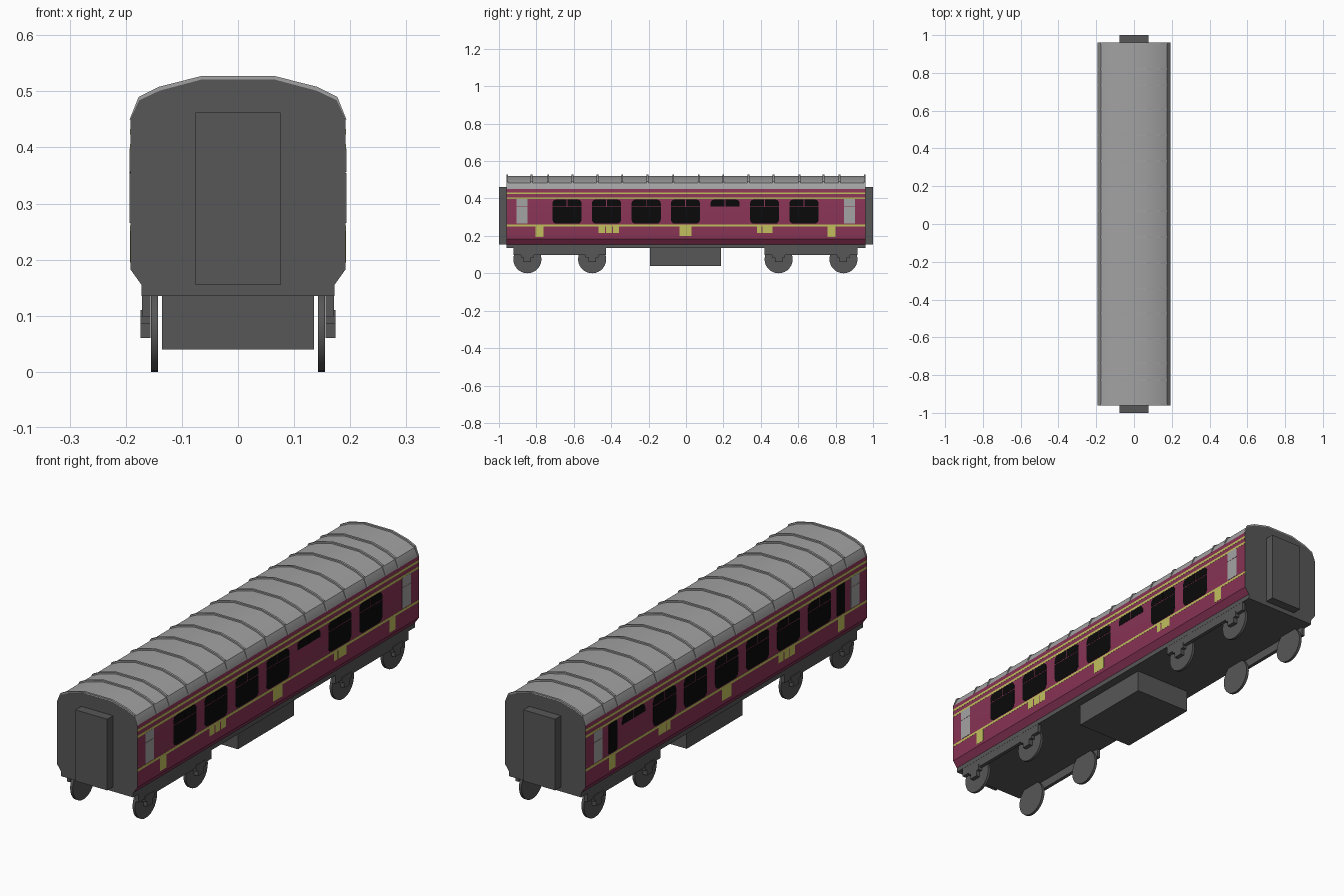
import bpy, bmesh, math
from mathutils import Matrix, Vector

if "Cube" in bpy.data.objects:
    bpy.data.objects.remove(bpy.data.objects["Cube"])


def material(name, r, g, b):
    m = bpy.data.materials.new(name)
    m.diffuse_color = (r, g, b, 1)
    m.use_nodes = True
    m.node_tree.nodes["Principled BSDF"].inputs["Base Color"].default_value = m.diffuse_color
    return m


MAROON = material("maroon", 0.24, 0.033, 0.088)
ROOF = material("roof grey", 0.36, 0.36, 0.36)
DARK = material("underframe grey", 0.095, 0.095, 0.095)
GOLD = material("lining gold", 0.54, 0.53, 0.11)
BLACK = material("window black", 0.003, 0.003, 0.003)
FROST = material("frosted glass", 0.37, 0.37, 0.37)

HALF = 0.192   # half width of the body
END = 0.96     # half length of the body


def finish(name, bm, *mats):
    bmesh.ops.recalc_face_normals(bm, faces=bm.faces)
    me = bpy.data.meshes.new(name)
    bm.to_mesh(me)
    bm.free()
    for m in mats:
        me.materials.append(m)
    ob = bpy.data.objects.new(name, me)
    bpy.context.collection.objects.link(ob)
    return ob


def prism(bm, pts, offset):
    """Extrude a closed outline of 3D points along an offset."""
    base = bm.faces.new([bm.verts.new(p) for p in pts])
    res = bmesh.ops.extrude_face_region(bm, geom=[base], use_keep_orig=True)
    bmesh.ops.translate(bm, vec=Vector(offset),
                        verts=[v for v in res["geom"] if isinstance(v, bmesh.types.BMVert)])


def box(bm, x0, x1, y0, y1, z0, z1):
    prism(bm, [(x0, y0, z0), (x1, y0, z0), (x1, y1, z0), (x0, y1, z0)], (0, 0, z1 - z0))


def smooth(ob, angle):
    bpy.ops.object.select_all(action='DESELECT')
    ob.select_set(True)
    bpy.context.view_layer.objects.active = ob
    bpy.ops.object.shade_smooth_by_angle(angle=math.radians(angle))


def mirrored(pts):
    return pts + [(-x, z) for x, z in reversed(pts)]


# Body shell: one extruded section, coloured by height and direction
roof_half = [(HALF, 0.45), (0.176, 0.484), (0.14, 0.501), (0.065, 0.521)]
section = mirrored([(0.172, 0.135), (0.172, 0.155), (HALF, 0.183)] + roof_half)
bm = bmesh.new()
prism(bm, [(x, -END, z) for x, z in section], (0, 2 * END, 0))
bmesh.ops.recalc_face_normals(bm, faces=bm.faces)
for f in bm.faces:
    z = f.calc_center_median().z
    if abs(f.normal.y) > 0.9 or z < 0.155:
        f.material_index = 2
    elif z > 0.45:
        f.material_index = 1
smooth(finish("carriage_body", bm, MAROON, ROOF, DARK), 32)

# Roof ribs
bm = bmesh.new()
outer = [(HALF + 0.001, 0.45), (0.177, 0.49), (0.141, 0.508), (0.066, 0.527)]
for y in (-0.955, -0.826, -0.737, -0.607, -0.473, -0.34, -0.206, -0.069,
          0.069, 0.2, 0.334, 0.468, 0.607, 0.735, 0.821, 0.955):
    prism(bm, [(x, y - 0.0045, z) for x, z in mirrored(outer)], (0, 0.009, 0))
finish("roof_ribs", bm, ROOF)

# End gangways
bm = bmesh.new()
for s in (-1, 1):
    y0, y1 = sorted((s * (END - 0.005), s * 1.0))
    box(bm, -0.076, 0.076, y0, y1, 0.155, 0.462)
finish("end_gangways", bm, DARK)


# Thin plates on the body sides
def plate(bm, side, y0, y1, z0, z1, r_low=0, r_high=0, thick=0.0015):
    """Rectangle with rounding; each radius is (at y0, at y1) or one number."""
    lo = r_low if isinstance(r_low, tuple) else (r_low, r_low)
    hi = r_high if isinstance(r_high, tuple) else (r_high, r_high)
    pts = []
    for y, z, r, sy, sz, a0 in ((y0, z0, lo[0], 1, 1, 180), (y1, z0, lo[1], -1, 1, 270),
                                (y1, z1, hi[1], -1, -1, 0), (y0, z1, hi[0], 1, -1, 90)):
        for i in range(4 if r else 1):
            a = math.radians(a0 + 30 * i)
            pts.append((side * (HALF - 0.0005),
                        y + sy * r + r * math.cos(a), z + sz * r + r * math.sin(a)))
    prism(bm, pts, (side * thick, 0, 0))


SLOTS = [-0.636, -0.425, -0.213, -0.003, 0.209, 0.42, 0.631]
for side, label, toilet in ((1, "right", 4), (-1, "left", 6)):
    # Passenger windows: lower pane with two upper lights
    bm = bmesh.new()
    for i, y in enumerate(SLOTS):
        a, b = y - 0.078, y + 0.078
        plate(bm, side, a, y - 0.002, 0.358, 0.394, 0, (0.02, 0))
        plate(bm, side, y + 0.002, b, 0.358, 0.394, 0, (0, 0.02))
        if i != toilet:
            plate(bm, side, a, b, 0.265, 0.354, 0.022, 0)
    # Narrow corridor door windows on one side
    if side < 0:
        for y in (-0.78, 0.773):
            plate(bm, side, y - 0.029, y + 0.029, 0.265, 0.394, 0.006, 0.006)
    finish(label + "_windows", bm, BLACK)

    # Frosted end door windows
    bm = bmesh.new()
    for y in (-0.877, 0.874):
        plate(bm, side, y - 0.029, y + 0.029, 0.265, 0.354)
        plate(bm, side, y - 0.029, y + 0.029, 0.356, 0.398)
    finish(label + "_door_windows", bm, FROST)

    # Lining bands and small panels
    bm = bmesh.new()
    for z in (0.256, 0.401, 0.428):
        plate(bm, side, -END, END, z - 0.005, z + 0.005, thick=0.001)
    for y0, y1, z0 in ((-0.805, -0.762, 0.195), (0.757, 0.8, 0.195), (-0.035, 0.03, 0.2),
                       (-0.468, -0.434, 0.216), (-0.429, -0.396, 0.216),
                       (-0.391, -0.357, 0.216), (0.38, 0.404, 0.216), (0.409, 0.463, 0.216)):
        plate(bm, side, y0, y1, z0, 0.251, thick=0.001)
    finish(label + "_gold_lining", bm, GOLD)

# Underfloor equipment box
bm = bmesh.new()
box(bm, -0.135, 0.135, -0.193, 0.188, 0.04, 0.137)
finish("underfloor_box", bm, DARK)

# Bogies: side frames, axle boxes and disc wheels
AXLES = (-0.848, -0.502, 0.495, 0.842)
frames, wheels = bmesh.new(), bmesh.new()
for s in (-1, 1):
    x0, x1 = sorted((s * 0.156, s * 0.1715))
    for y0, y1 in ((-0.922, -0.427), (0.42, 0.917)):
        box(frames, x0, x1, y0, y1, 0.098, 0.137)
    x0, x1 = sorted((s * 0.156, s * 0.174))
    for y in AXLES:
        box(frames, x0, x1, y - 0.034, y + 0.034, 0.085, 0.11)
        box(frames, x0, x1, y - 0.02, y + 0.02, 0.06, 0.1)
        bmesh.ops.create_cone(wheels, cap_ends=True, segments=28, radius1=0.075, radius2=0.075,
                              depth=0.012, matrix=Matrix.Translation((s * 0.149, y, 0.075))
                              @ Matrix.Rotation(math.pi / 2, 4, 'Y'))
finish("bogie_frames", frames, DARK)
smooth(finish("wheels", wheels, DARK), 30)
